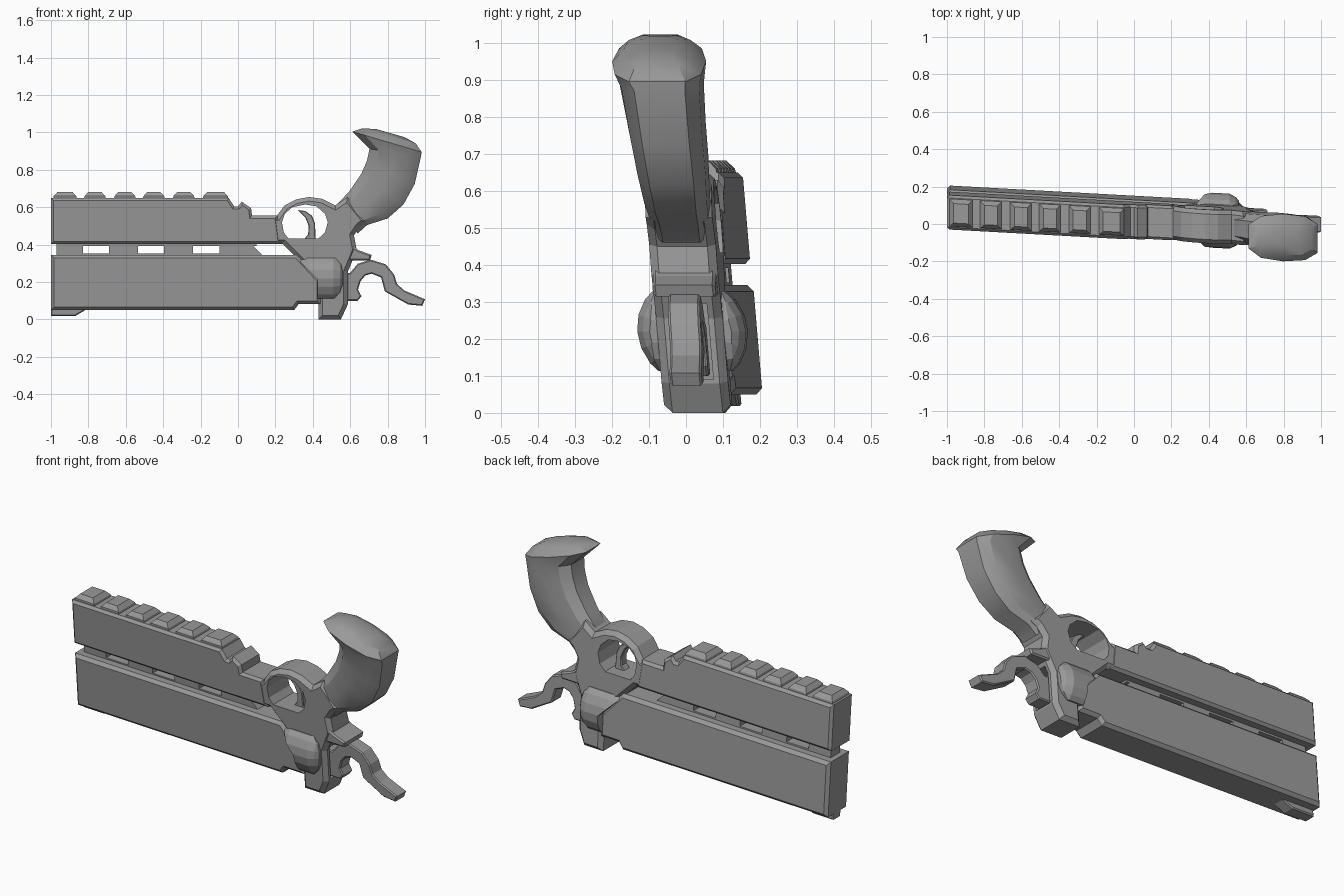
import bpy, bmesh, math

if "Cube" in bpy.data.objects:
    bpy.data.objects.remove(bpy.data.objects["Cube"])

# Dark grey finish shared by all parts
steel = bpy.data.materials.new("dark_grey")
steel.diffuse_color = (0.32, 0.32, 0.32, 1)
steel.use_nodes = True
steel.node_tree.nodes["Principled BSDF"].inputs["Base Color"].default_value = steel.diffuse_color


# The whole model leans and turns slightly: y shifts with x and z
def lean(x, y, z):
    return (x, y + 0.062 - 0.055 * x - 0.085 * z, z)


def finish(name, bm):
    bmesh.ops.recalc_face_normals(bm, faces=bm.faces)
    for v in bm.verts:
        v.co = lean(*v.co)
    me = bpy.data.meshes.new(name)
    bm.to_mesh(me)
    bm.free()
    me.materials.append(steel)
    ob = bpy.data.objects.new(name, me)
    bpy.context.collection.objects.link(ob)
    return ob


def prism(name, pts, half, chamfer=0.0):
    """Side profile (x, z) extruded to +-half, with chamfered side rims."""
    bm = bmesh.new()
    a = [bm.verts.new((x, -half, z)) for x, z in pts]
    b = [bm.verts.new((x, half, z)) for x, z in pts]
    caps = [bm.faces.new(a), bm.faces.new(b[::-1])]
    n = len(pts)
    for i in range(n):
        j = (i + 1) % n
        bm.faces.new((a[j], a[i], b[i], b[j]))
    bmesh.ops.recalc_face_normals(bm, faces=bm.faces)
    if chamfer:
        rim = [e for f in caps for e in f.edges]
        bmesh.ops.bevel(bm, geom=rim, offset=chamfer, segments=1,
                        affect='EDGES', clamp_overlap=True)
    return finish(name, bm)


def loft(name, rings):
    bm = bmesh.new()
    vs = [[bm.verts.new(p) for p in r] for r in rings]
    n = len(rings[0])
    for r, s in zip(vs, vs[1:]):
        for i in range(n):
            j = (i + 1) % n
            bm.faces.new((r[i], r[j], s[j], s[i]))
    bm.faces.new(vs[0][::-1])
    bm.faces.new(vs[-1])
    return finish(name, bm)


def boolean(ob, cutter, op):
    m = ob.modifiers.new(op.lower(), 'BOOLEAN')
    m.operation, m.object, m.solver = op, cutter, 'EXACT'
    cutter.hide_render = True
    cutter.hide_viewport = True
    cutter.display_type = 'WIRE'


# Barrel blocks
prism("upper_block", [(-1, .403), (-1, .65), (-.05, .65), (-.02, .605), (.0, .605),
                      (.02, .63), (.07, .595), (.075, .555), (.21, .555), (.23, .403)],
      .092, .014)
prism("lower_block", [(-1, .05), (.30, .05), (.325, .083), (.44, .083), (.44, .21),
                      (.315, .345), (-1, .345)], .095, .017)
prism("front_sight", [(-1, .018), (-.87, .018), (-.80, .06), (-1, .06)], .035, .006)

# Narrow spacers between the blocks, leaving windows open
for i, (x0, x1) in enumerate([(-.97, -.83), (-.69, -.535), (-.395, -.24)]):
    prism(f"spacer_{i}", [(x0, .335), (x1, .335), (x1, .415), (x0, .415)], .04)
prism("rear_spacer", [(-.10, .335), (.14, .335), (.06, .415), (-.10, .415)], .04)
for i, (z0, z1) in enumerate([(.335, .353), (.392, .415)]):
    prism(f"spacer_rail_{i}", [(-.97, z0), (.1, z0), (.1, z1), (-.97, z1)], .04)

# Accessory rail teeth
teeth = [(-.925, .065), (-.765, .06), (-.605, .06), (-.45, .06), (-.29, .06), (-.12, .07)]
for i, (x, w) in enumerate(teeth):
    rings = []
    for z, dx, h in [(.64, w, .075), (.66, w - .005, .072), (.682, w - .025, .052)]:
        rings.append([(x - dx, -h, z), (x + dx, -h, z), (x + dx, h, z), (x - dx, h, z)])
    loft(f"rail_tooth_{i}", rings)

# Frame with trigger guard
frame = prism("frame", [(.15, .403), (.24, .403), (.43, .215), (.43, 0), (.55, 0),
                        (.587, .08), (.587, .255), (.61, .31), (.635, .37), (.62, .45),
                        (.65, .495), (.69, .525), (.585, .655), (.52, .61), (.45, .645),
                        (.38, .655), (.31, .642), (.25, .61), (.205, .55), (.15, .55)],
              .09, .022)
hole = [(.27, .433), (.43, .433), (.465, .465), (.48, .52), (.465, .565), (.42, .605),
        (.36, .615), (.29, .60), (.25, .565), (.235, .52), (.245, .465)]
hole_cutter = prism("guard_hole_cutter", hole, .3)
boolean(frame, hole_cutter, 'DIFFERENCE')
boolean(bpy.data.objects["upper_block"], hole_cutter, 'DIFFERENCE')
slot = [(.53, .09), (.7, .09), (.7, .295), (.53, .295)]
slot_cutter = prism("hammer_slot_cutter", slot, .052)
boolean(frame, slot_cutter, 'DIFFERENCE')
prism("rear_spur", [(.59, .315), (.705, .315), (.715, .345), (.645, .37), (.60, .40)],
      .085, .008)

# Trigger crescent
prism("trigger", [(.32, .585), (.36, .58), (.395, .555), (.412, .515), (.415, .42),
                  (.345, .42), (.375, .455), (.378, .50), (.36, .545)], .025, .004)

# Rounded shield bulging from both sides of the frame
rings = [[(x, r * math.cos(math.tau * k / 20), .22 + r * math.sin(math.tau * k / 20))
          for k in range(20)]
         for x, r in [(.30, .11), (.38, .147), (.51, .147), (.545, .13), (.57, .10)]]
shield = loft("recoil_shield", rings)
side = [(.31, .33), (.52, .33), (.55, .295), (.562, .25), (.56, .19), (.545, .145),
        (.515, .113), (.425, .113), (.425, .215)]
boolean(shield, prism("shield_outline_cutter", side, .3), 'INTERSECT')
boolean(shield, slot_cutter, 'DIFFERENCE')

# Curved hammer
prism("hammer", [(.55, .10), (.64, .10), (.66, .125), (.642, .16), (.655, .205), (.68, .235),
                 (.715, .245), (.765, .225), (.785, .15), (.83, .125), (.91, .08),
                 (.985, .073), (1.0, .108), (.89, .155), (.85, .19), (.835, .24),
                 (.79, .295), (.71, .32), (.64, .298), (.60, .25), (.55, .24)], .043, .006)

# Grip: stations of front (x, z), back (x, z), half width and sideways shift
stations = [(.52, .585, .64, .46, .083, 0), (.53, .615, .69, .505, .086, 0),
            (.595, .685, .80, .54, .092, 0), (.66, .78, .885, .615, .10, 0),
            (.69, .85, .945, .725, .106, -.003), (.703, .912, .978, .87, .114, -.006),
            (.612, 1.005, .982, .895, .127, -.01), (.665, 1.022, .95, .942, .095, -.008),
            (.74, 1.018, .89, .975, .05, -.006)]
half_section = [(0, .5), (.18, .88), (.5, 1), (.82, .92), (1, .6)]
section = half_section + [(t, -s) for t, s in reversed(half_section)]
grip = loft("grip", [[(fx + (bx - fx) * t, s * w + dy, fz + (bz - fz) * t) for t, s in section]
                     for fx, fz, bx, bz, w, dy in stations])
bpy.ops.object.select_all(action='DESELECT')
grip.select_set(True)
bpy.context.view_layer.objects.active = grip
bpy.ops.object.shade_smooth_by_angle(angle=math.radians(28))
